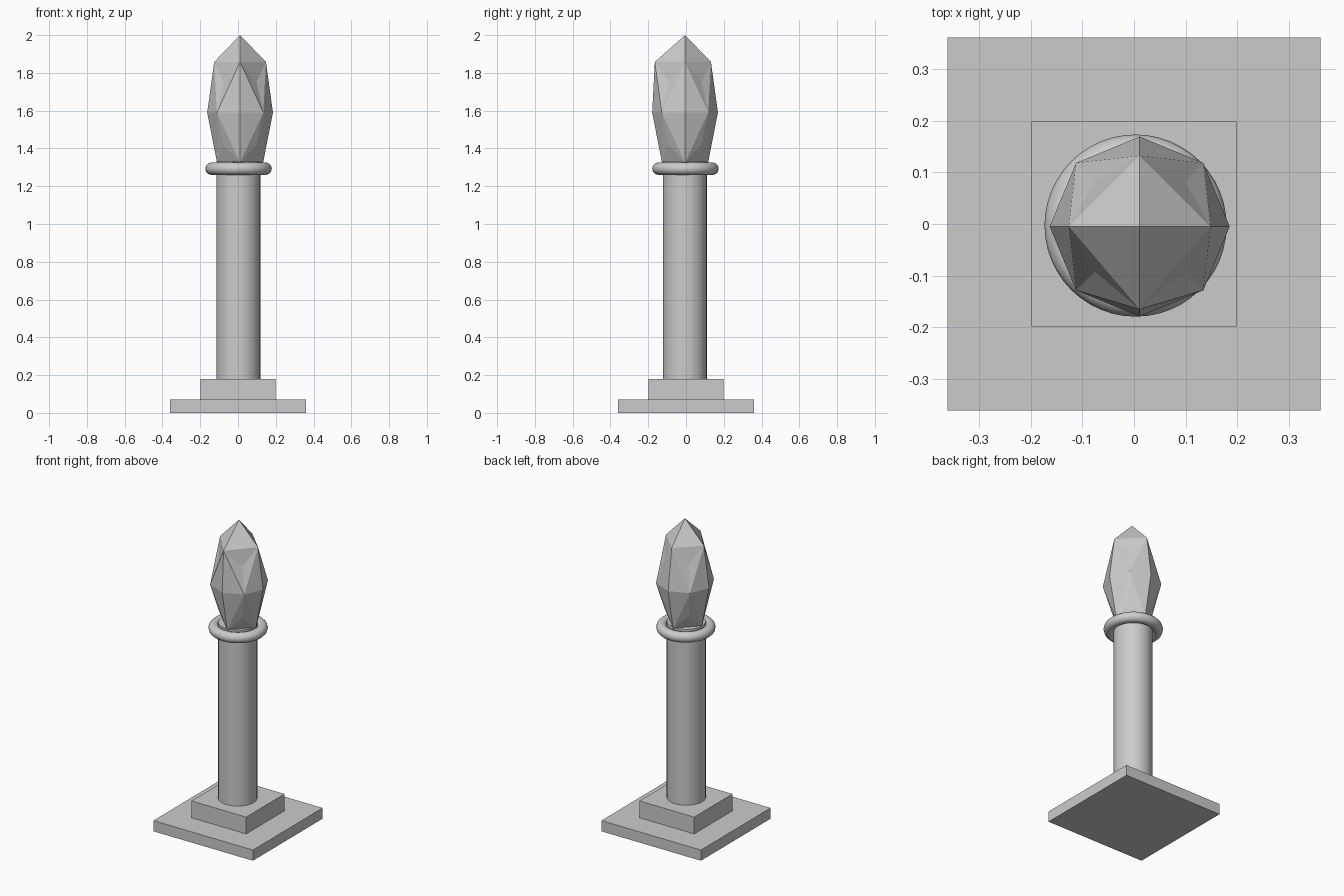
import bpy, bmesh
from math import radians, cos, sin, pi

if "Cube" in bpy.data.objects:
    bpy.data.objects.remove(bpy.data.objects["Cube"])


def slab(name, size, z0, z1):
    bpy.ops.mesh.primitive_cube_add(size=1, location=(0, 0, (z0 + z1) / 2))
    ob = bpy.context.object
    ob.name = name
    ob.scale = (size, size, z1 - z0)
    bpy.ops.object.transform_apply(location=False, rotation=False, scale=True)


# stepped square base
slab("base_plate", 0.72, 0, 0.07)
slab("base_step", 0.396, 0.07, 0.18)

# round post
bpy.ops.mesh.primitive_cylinder_add(vertices=32, radius=0.116, depth=1.16,
                                    location=(0.002, -0.006, 0.75))
bpy.context.object.name = "post"
bpy.ops.object.shade_smooth_by_angle(angle=radians(40))

# collar ring
bpy.ops.mesh.primitive_torus_add(major_radius=0.143, minor_radius=0.033,
                                 major_segments=48, minor_segments=12,
                                 location=(0.003, -0.003, 1.293))
bpy.context.object.name = "collar"
bpy.ops.object.shade_smooth_by_angle(angle=radians(60))

# faceted crystal: kite faces around an eight-sided waist
bm = bmesh.new()
CX, CY, WAIST = 0.011, -0.005, 1.59


def vert(r, step, z):
    a = step * pi / 4
    return bm.verts.new((CX + r * cos(a), CY + r * sin(a), z))


waist = [vert(0.174, i, WAIST) for i in range(8)]
for tip_z, mid_r, mid_z, corner_z in ((2.0, 0.137, 1.858, 1.75),
                                      (1.18, 0.122, 1.325, 1.42)):
    tip = vert(0, 0, tip_z)
    mids = [vert(mid_r, 2 * i, mid_z) for i in range(4)]
    corners = [vert(0.123, 2 * i + 1, corner_z) for i in range(4)]
    if tip_z > WAIST:
        mids[3].co.y -= 0.023  # front shoulder bulges slightly
    for i in range(4):
        a, b, c = mids[i], mids[(i + 1) % 4], corners[i]
        e, d, f = waist[2 * i], waist[2 * i + 1], waist[(2 * i + 2) % 8]
        for tri in ((tip, a, b), (a, c, b), (a, e, d), (a, d, c),
                    (b, c, d), (b, d, f)):
            bm.faces.new(tri)
bmesh.ops.recalc_face_normals(bm, faces=bm.faces)
mesh = bpy.data.meshes.new("crystal")
bm.to_mesh(mesh)
bm.free()
bpy.context.collection.objects.link(bpy.data.objects.new("crystal", mesh))
